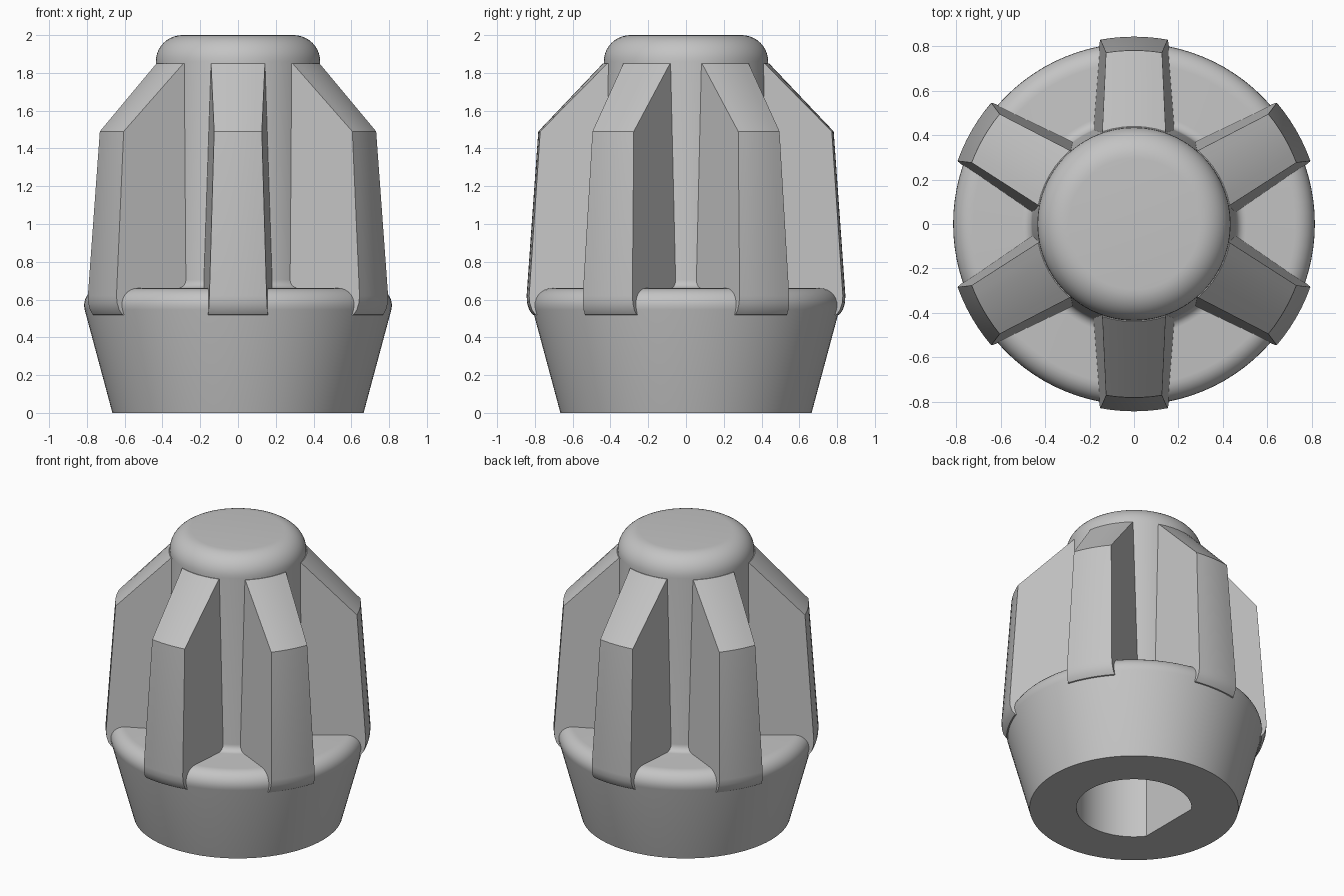
import bpy, bmesh
from math import sin, cos, pi, radians, sqrt

cube = bpy.data.objects.get("Cube")
if cube:
    bpy.data.objects.remove(cube, do_unlink=True)

grey = bpy.data.materials.new("light grey")
grey.use_nodes = True
colour = (0.55, 0.55, 0.55, 1)
grey.diffuse_color = colour
grey.node_tree.nodes["Principled BSDF"].inputs["Base Color"].default_value = colour


def arc(cx, cz, radius, start, end, steps=8):
    angles = [radians(start + (end - start) * i / steps) for i in range(steps + 1)]
    return [(cx + radius * cos(a), cz + radius * sin(a)) for a in angles]


def finish(bm, name):
    bmesh.ops.recalc_face_normals(bm, faces=bm.faces)
    mesh = bpy.data.meshes.new(name)
    bm.to_mesh(mesh)
    bm.free()
    mesh.materials.append(grey)
    obj = bpy.data.objects.new(name, mesh)
    bpy.context.collection.objects.link(obj)
    bpy.ops.object.select_all(action="DESELECT")
    obj.select_set(True)
    bpy.context.view_layer.objects.active = obj
    bpy.ops.object.shade_smooth_by_angle(angle=radians(28))
    return obj


# Body: D-shaped bore, flared base, rounded rim, tapered core and domed head
SEGMENTS = 96
HOLE_RADIUS, HOLE_FLAT, HOLE_DEPTH = 0.367, 0.29, 1.2
bore = [(HOLE_RADIUS, HOLE_DEPTH), (HOLE_RADIUS, 0)]
outside = [(0.665, 0)]
outside += arc(0.725, 0.57, 0.09, -15, 90)
outside += arc(0.505, 0.705, 0.045, 270, 180, 6)
outside += arc(0.295, 1.86, 0.14, 0, 90, 10)

bm = bmesh.new()
rings = []
for i, (r, z) in enumerate(bore + outside):
    ring = []
    for s in range(SEGMENTS):
        a = 2 * pi * s / SEGMENTS
        x = r * cos(a)
        if i < len(bore):
            x = max(x, -HOLE_FLAT)
        ring.append(bm.verts.new((x, r * sin(a), z)))
    rings.append(ring)
for low, high in zip(rings, rings[1:]):
    for s in range(SEGMENTS):
        t = (s + 1) % SEGMENTS
        bm.faces.new((low[s], low[t], high[t], high[s]))
bm.faces.new(rings[0])
bm.faces.new(rings[-1])
finish(bm, "body")

# Fins: radial profile swept across a narrow wedge, thinner outward and upward
fin_profile = [(0.40, 0.55), (0.795, 0.515), (0.812, 0.52), (0.83, 0.545),
               (0.841, 0.58), (0.844, 0.62), (0.782, 1.49), (0.44, 1.85), (0.40, 1.85)]
COLUMNS = 6


def half_width(r, z):
    return 0.186 - 0.035 * (z - 0.66) - 0.085 * (r - 0.42)


bm = bmesh.new()
columns = []
for c in range(COLUMNS + 1):
    t = 2 * c / COLUMNS - 1
    column = []
    for r, z in fin_profile:
        x = t * half_width(r, z)
        column.append(bm.verts.new((x, sqrt(r * r - x * x), z)))
    columns.append(column)
count = len(fin_profile)
for a, b in zip(columns, columns[1:]):
    for i in range(count):
        j = (i + 1) % count
        bm.faces.new((a[i], a[j], b[j], b[i]))
bm.faces.new(columns[0])
bm.faces.new(columns[-1])
fin = finish(bm, "fin_1")

for k in range(1, 6):
    copy = bpy.data.objects.new(f"fin_{k + 1}", fin.data)
    copy.rotation_euler.z = k * pi / 3
    bpy.context.collection.objects.link(copy)
